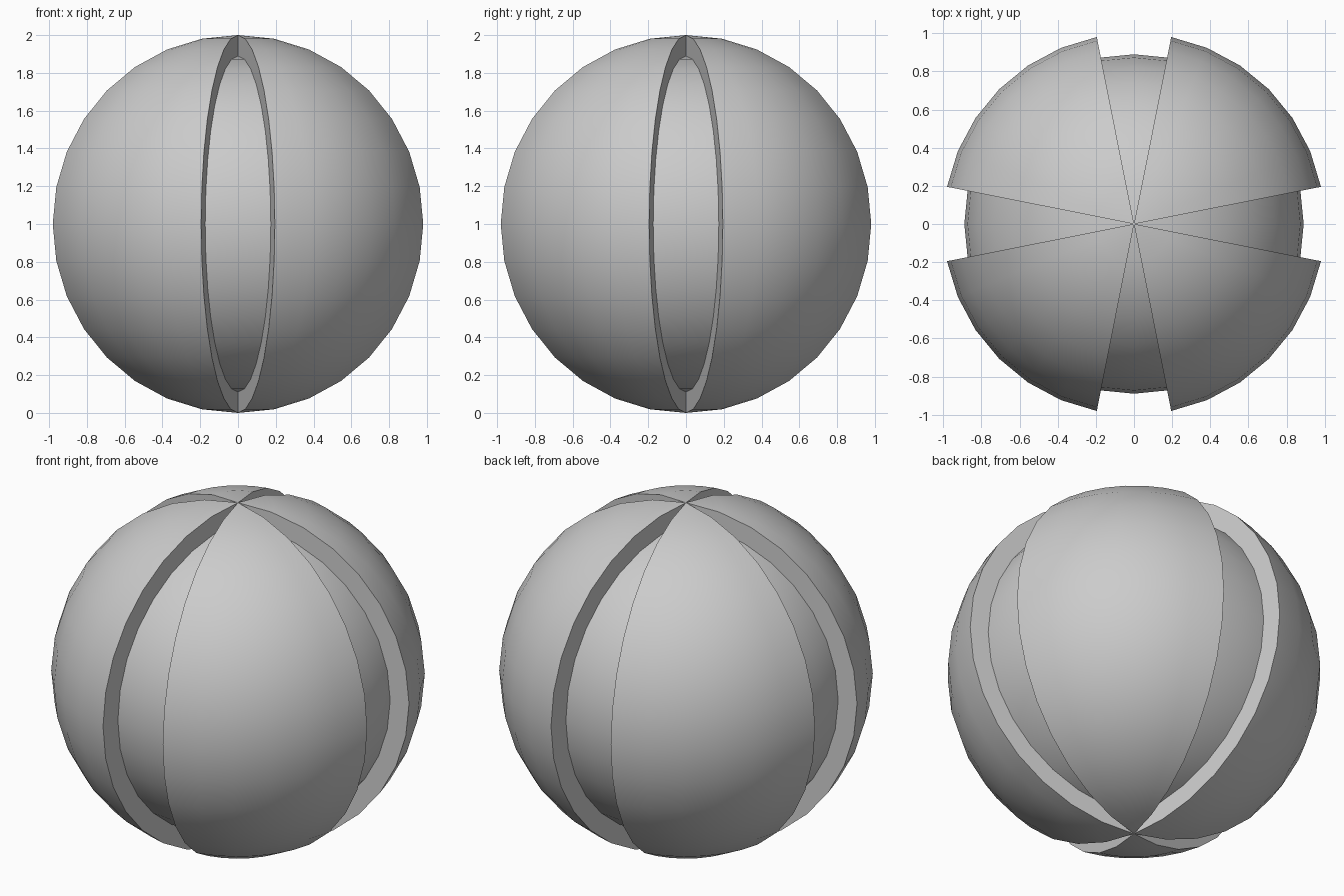
import bpy
import bmesh
from math import pi, sin, cos, radians

if "Cube" in bpy.data.objects:
    bpy.data.objects.remove(bpy.data.objects["Cube"])

SEGMENTS, RINGS = 32, 16
OUTER, INNER = 1.0, 0.89      # panel radius and groove floor radius

bm = bmesh.new()


def point(radius, seg, ring):
    """Vertex on a sphere standing on z = 0; ring 0 is the bottom pole."""
    a, p = 2 * pi * seg / SEGMENTS, pi * ring / RINGS
    s = radius * (0 if ring in (0, RINGS) else sin(p))
    return bm.verts.new((s * cos(a), s * sin(a), 1 - radius * cos(p)))


def quad(*corners):
    bm.faces.new([point(*c) for c in corners])


for k in range(SEGMENTS):
    # Four grooves, two segments wide, centred on the x and y axes
    r = INNER if k % 8 in (0, 7) else OUTER
    for i in range(RINGS):
        quad((r, k, i), (r, k + 1, i), (r, k + 1, i + 1), (r, k, i + 1))
        # Groove side walls, running from pole to pole
        wall = [(OUTER, k, i), (OUTER, k, i + 1), (INNER, k, i + 1), (INNER, k, i)]
        if k % 8 == 1:
            quad(*wall)
        elif k % 8 == 7:
            quad(*reversed(wall))

# Weld the patches and collapse the quads at the poles to triangles
bmesh.ops.remove_doubles(bm, verts=bm.verts, dist=1e-4)

mesh = bpy.data.meshes.new("grooved_ball")
bm.to_mesh(mesh)
bm.free()
ball = bpy.data.objects.new("grooved_ball", mesh)
bpy.context.collection.objects.link(ball)

# Smooth panels with crisp groove edges
bpy.context.view_layer.objects.active = ball
ball.select_set(True)
bpy.ops.object.shade_smooth_by_angle(angle=radians(30))
